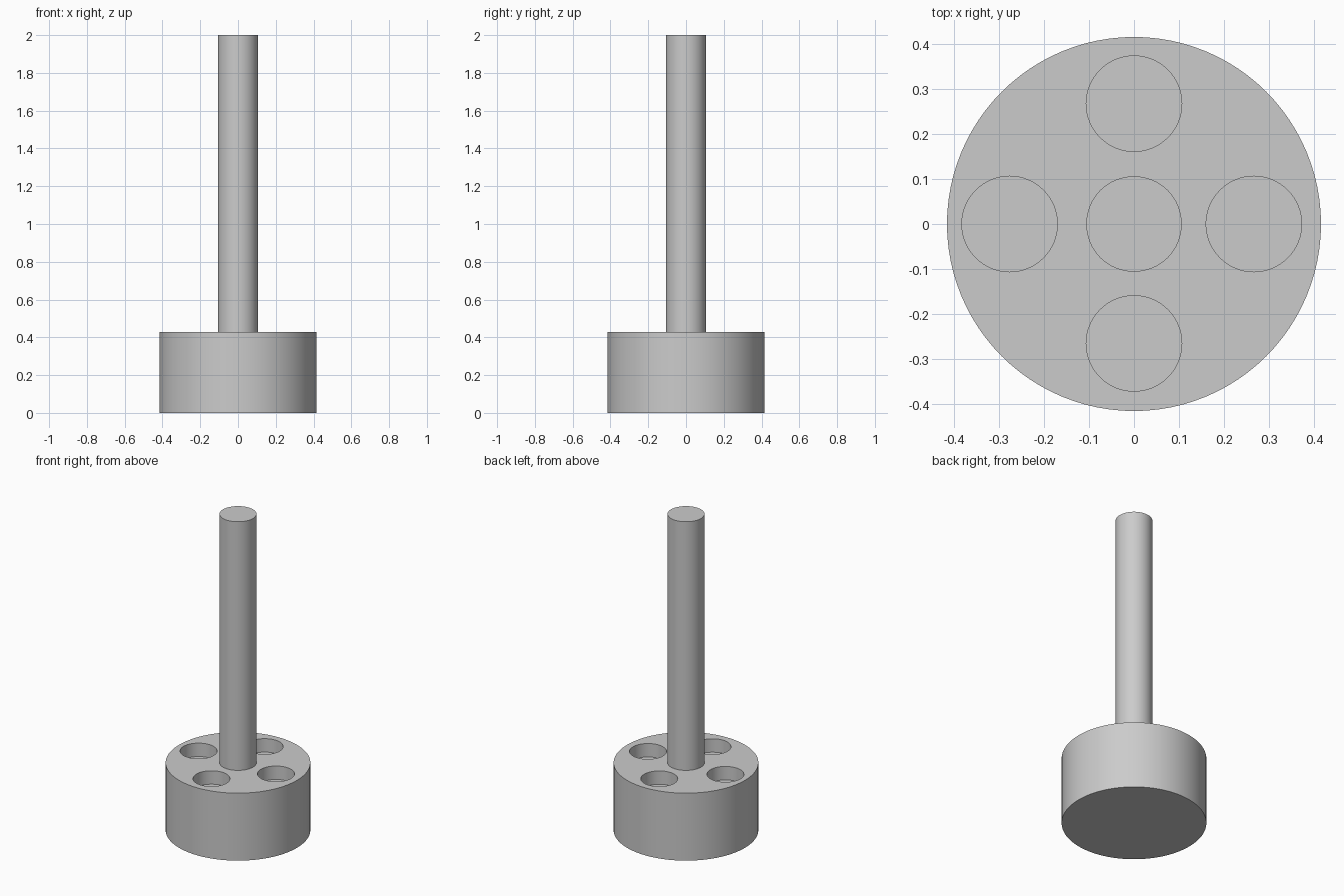
import bpy
import math

cube = bpy.data.objects.get("Cube")
if cube:
    bpy.data.objects.remove(cube, do_unlink=True)

GREY = (0.6, 0.6, 0.6, 1.0)
BASE_RADIUS, BASE_TOP = 0.415, 0.427
ROD_RADIUS, ROD_TOP = 0.106, 2.0
HOLE_DEPTH = 0.085

grey = bpy.data.materials.new("plain grey")
grey.use_nodes = True
grey.diffuse_color = GREY
grey.node_tree.nodes["Principled BSDF"].inputs["Base Color"].default_value = GREY


def cylinder(name, radius, bottom, top, x=0.0, y=0.0, sides=64):
    bpy.ops.mesh.primitive_cylinder_add(
        vertices=sides, radius=radius, depth=top - bottom,
        location=(x, y, (bottom + top) / 2))
    obj = bpy.context.object
    obj.name = name
    obj.data.name = name
    obj.data.materials.append(grey)
    return obj


def smooth(obj):
    bpy.ops.object.select_all(action="DESELECT")
    obj.select_set(True)
    bpy.context.view_layer.objects.active = obj
    bpy.ops.object.shade_smooth_by_angle(angle=math.radians(30))


# Round base with four shallow blind holes around the rod
base = cylinder("base", BASE_RADIUS, 0, BASE_TOP, sides=96)
for x, y in ((0.266, 0), (-0.276, 0), (0, 0.267), (0, -0.265)):
    cutter = cylinder("hole_cutter", ROD_RADIUS, BASE_TOP - HOLE_DEPTH,
                      BASE_TOP + 0.1, x, y)
    cutter.hide_render = True
    cut = base.modifiers.new("hole", "BOOLEAN")
    cut.operation = "DIFFERENCE"
    cut.solver = "EXACT"
    cut.object = cutter
    bpy.context.view_layer.objects.active = base
    bpy.ops.object.modifier_apply(modifier=cut.name)
    bpy.data.objects.remove(cutter, do_unlink=True)
smooth(base)

# Tall central rod standing on the base
rod = cylinder("rod", ROD_RADIUS, BASE_TOP, ROD_TOP)
smooth(rod)
